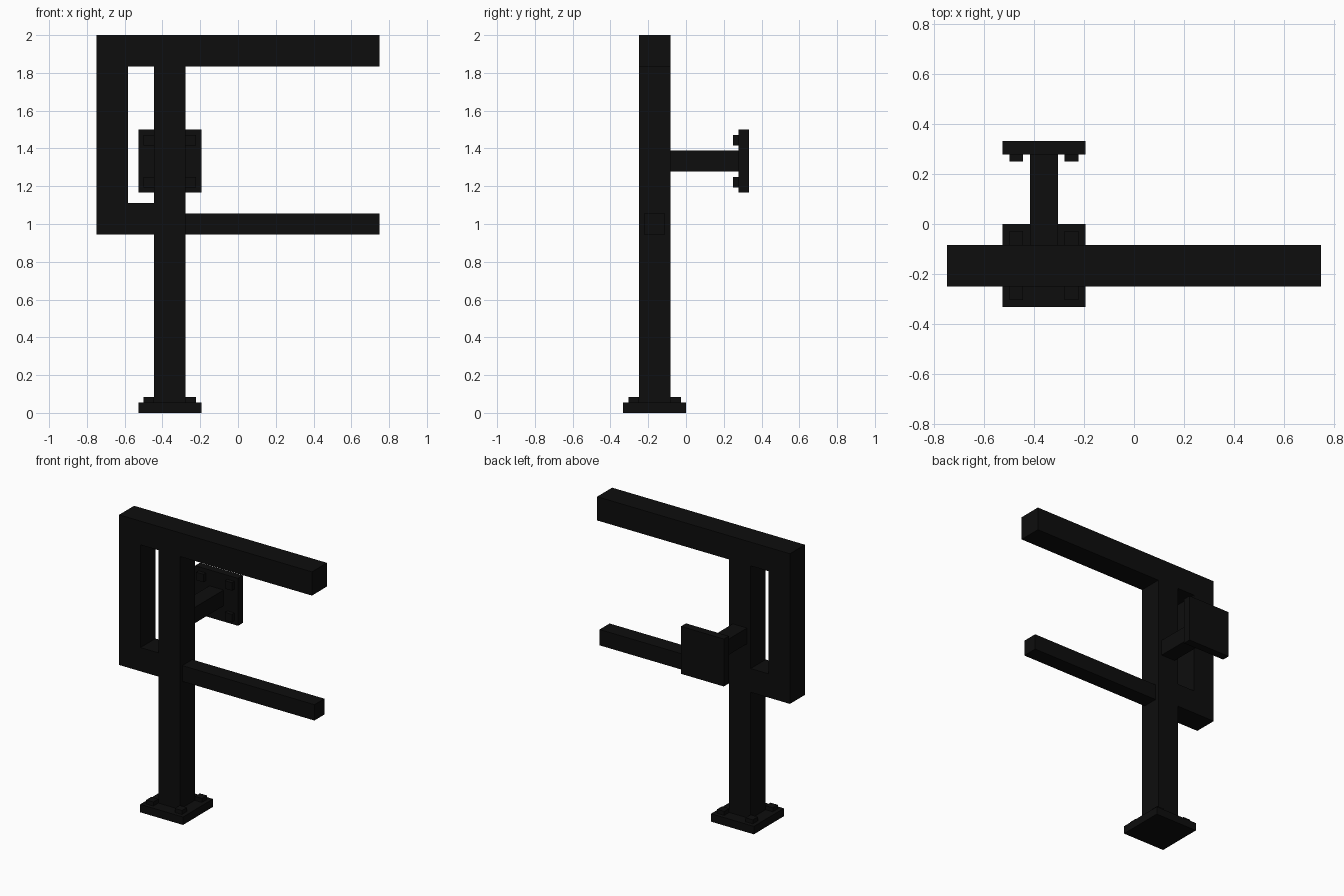
import bpy
import bmesh
from mathutils import Vector

U = 1 / 36  # modelling unit
POST_X, POST_Y = -13 * U, -6 * U

old = bpy.data.objects.get("Cube")
if old:
    bpy.data.objects.remove(old, do_unlink=True)

black = bpy.data.materials.new("black_metal")
black.use_nodes = True
COLOUR = (0.004, 0.004, 0.004, 1)
black.diffuse_color = COLOUR
black.node_tree.nodes["Principled BSDF"].inputs["Base Color"].default_value = COLOUR


def box(name, low, high):
    """Box between two corners, in units relative to the post's foot."""
    low, high = Vector(low), Vector(high)
    bm = bmesh.new()
    bmesh.ops.create_cube(bm, size=1)
    for v in bm.verts:
        v.co = [(low[i] if v.co[i] < 0 else high[i]) * U for i in range(3)]
    mesh = bpy.data.meshes.new(name)
    bm.to_mesh(mesh)
    bm.free()
    mesh.materials.append(black)
    obj = bpy.data.objects.new(name, mesh)
    obj.location = (POST_X, POST_Y, 0)
    bpy.context.collection.objects.link(obj)
    return obj


# Upright and looped frame
box("post", (-3, -3, 2), (3, 3, 66))
box("top_beam", (-14, -3, 66), (40, 3, 72))
box("side_upright", (-14, -3, 34), (-8, 3, 66))
box("frame_lower_link", (-8, -3, 34), (-3, 3, 40))
box("lower_rail", (3, -2, 34), (40, 2, 38))

# Plates and the arm reaching back
box("base_plate", (-6, -6, 0), (6, 6, 2))
box("wall_arm", (-2, 3, 46), (2, 16, 50))
box("wall_plate", (-6, 16, 42), (6, 18, 54))

# Bolt heads in the corners of both plates
for sx in (-4, 4):
    for s in (-4, 4):
        box("base_bolt", (sx - 1, s - 1, 2), (sx + 1, s + 1, 3))
        box("wall_bolt", (sx - 1, 15, 48 + s - 1), (sx + 1, 16, 48 + s + 1))
